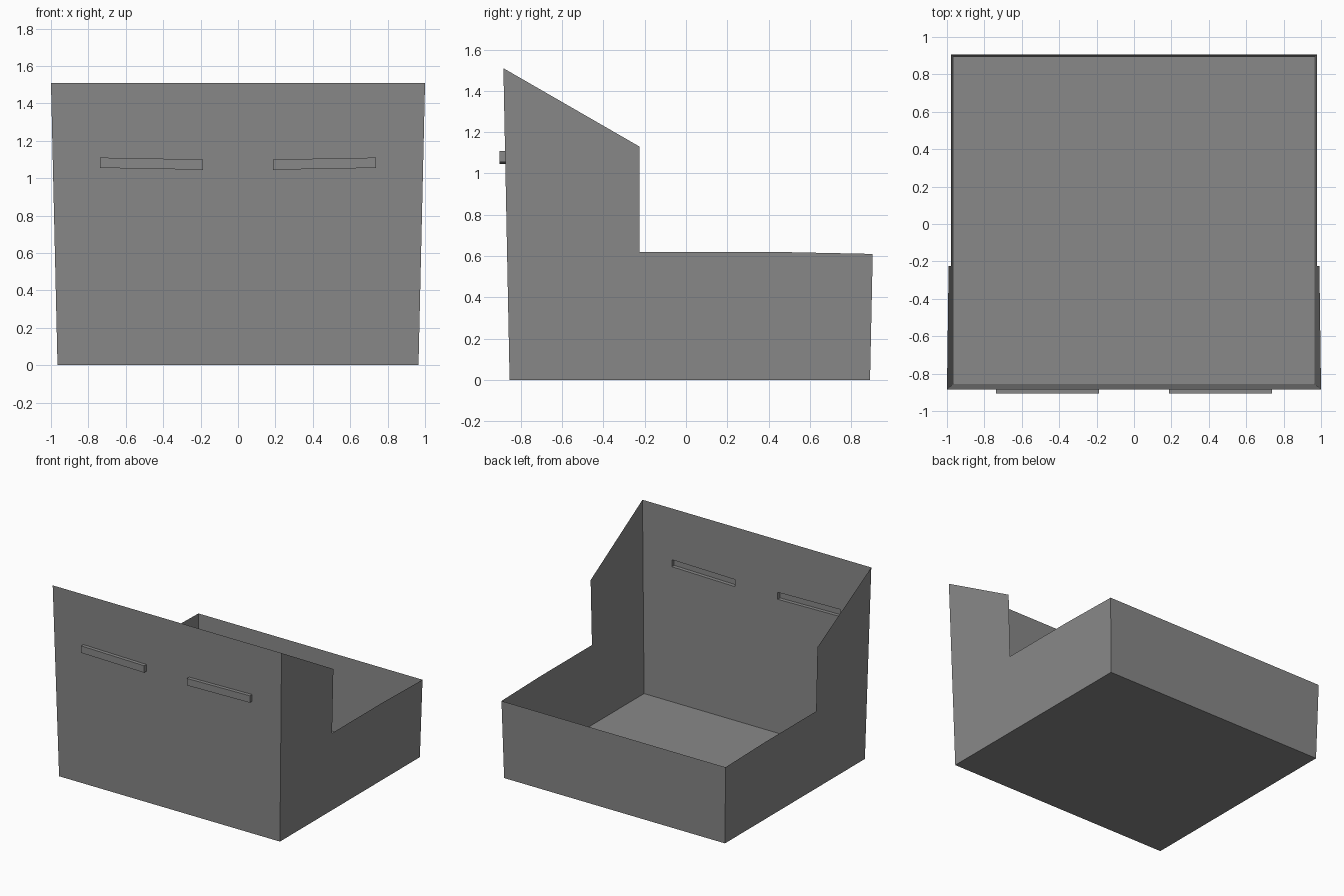
import bpy, bmesh

if "Cube" in bpy.data.objects:
    bpy.data.objects.remove(bpy.data.objects["Cube"])

grey = bpy.data.materials.new("mid grey")
grey.diffuse_color = (0.25, 0.25, 0.25, 1)
grey.use_nodes = True
grey.node_tree.nodes["Principled BSDF"].inputs["Base Color"].default_value = grey.diffuse_color

HEIGHT = 1.51


def wall_x(z):
    """Half width of the flared bin at a height."""
    return 0.965 + 0.035 * z / HEIGHT


def front_y(z):
    return -0.855 - 0.03 * z / HEIGHT


def make_object(name, bm):
    bmesh.ops.remove_doubles(bm, verts=bm.verts, dist=0.0005)
    bmesh.ops.recalc_face_normals(bm, faces=bm.faces)
    mesh = bpy.data.meshes.new(name)
    bm.to_mesh(mesh)
    bm.free()
    mesh.materials.append(grey)
    obj = bpy.data.objects.new(name, mesh)
    bpy.context.collection.objects.link(obj)
    return obj


bm = bmesh.new()


def face(points):
    return bm.faces.new([bm.verts.new(p) for p in points])


# Side walls: stepped profile (y, z), leaning outwards
profile = [(-0.855, 0), (0.892, 0), (0.905, 0.61), (0.42, 0.62),
           (-0.225, 0.62), (-0.225, 1.13), (-0.885, HEIGHT)]
for side in (-1, 1):
    pts = [(side * wall_x(z), y, z) for y, z in profile]
    face(pts if side > 0 else pts[::-1])

# Floor and low rear wall
w0, w1 = wall_x(0), wall_x(0.61)
face([(-w0, 0.892, 0), (w0, 0.892, 0), (w0, -0.855, 0), (-w0, -0.855, 0)])
face([(w0, 0.892, 0), (-w0, 0.892, 0), (-w1, 0.905, 0.61), (w1, 0.905, 0.61)])

# Tall front wall as a grid; two cells are pushed out as hollow grips
grip_z = [1.06, 1.055, 1.045, 1.045, 1.055, 1.06]
grip_x = [None, -0.737, -0.187, 0.187, 0.737, None]


def grid_point(col, row):
    z = (0, grip_z[col], grip_z[col] + 0.055, HEIGHT)[row]
    x = grip_x[col]
    if x is None:
        x = wall_x(z) * (-1 if col == 0 else 1)
    return (x, front_y(z), z)


for col in range(5):
    for row in range(3):
        ring = [grid_point(col, row), grid_point(col + 1, row),
                grid_point(col + 1, row + 1), grid_point(col, row + 1)]
        if row == 1 and col in (1, 3):
            outer = [(x, -0.905, z) for x, y, z in ring]
            face(outer)
            for i in range(4):
                j = (i + 1) % 4
                face([ring[i], ring[j], outer[j], outer[i]])
        else:
            face(ring)

make_object("open_bin", bm)
